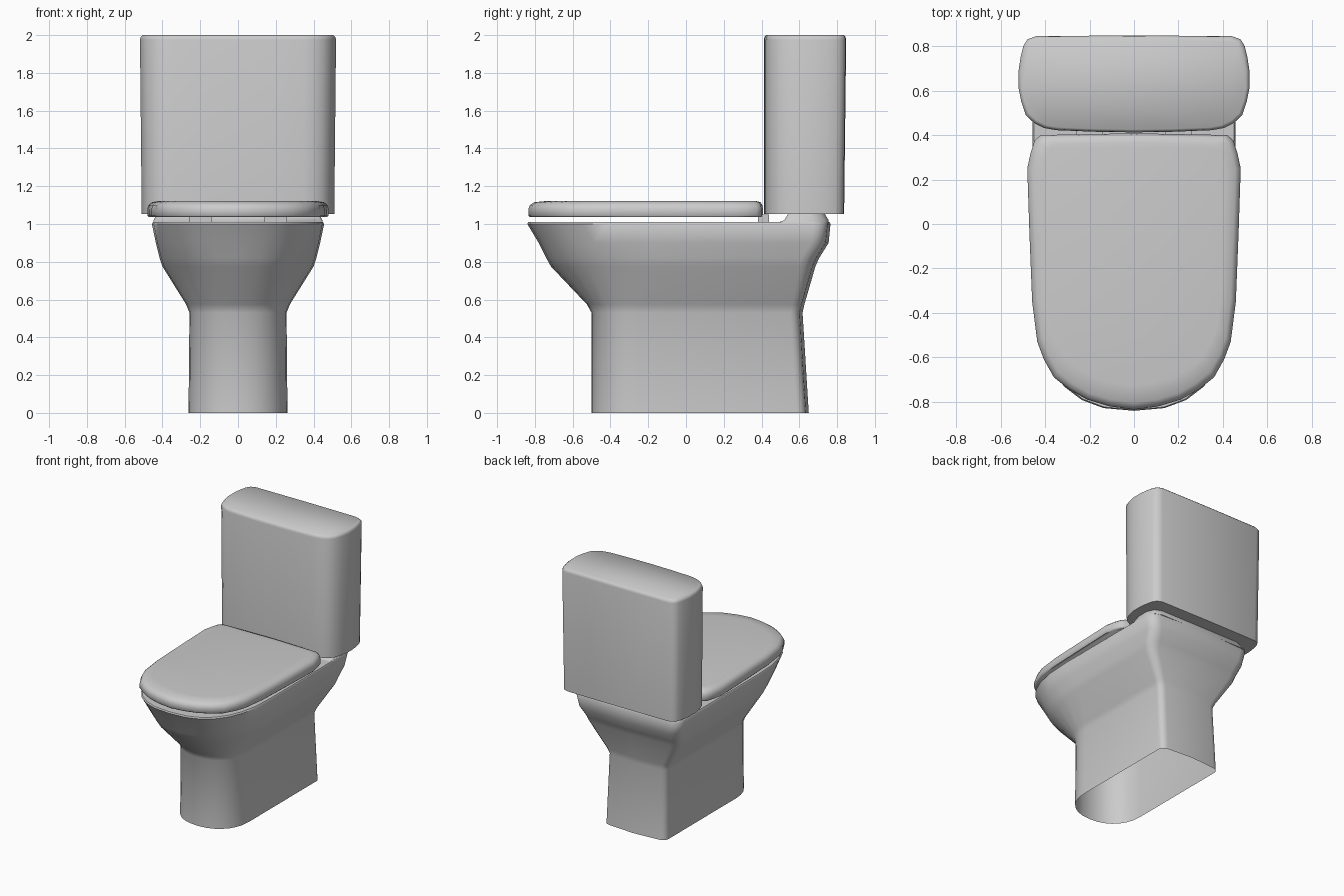
import bpy, bmesh, math


def mirror(half):
    """Close a half outline (front centre to back centre) across x = 0."""
    return half + [(-x, y) for x, y in reversed(half[1:-1])]


def d_outline(hw, yf, yb, length, n=2.5, r=0.07, bow=0.015):
    """D shape: rounded front, straight sides, squarish back."""
    half = []
    for i in range(8):
        a = math.pi / 2 * i / 7
        half.append((hw * math.sin(a) ** (2 / n),
                     yf + length * (1 - max(0, math.cos(a)) ** (2 / n))))
    for i in range(5):
        a = math.pi / 2 * i / 4
        half.append((hw - r + r * math.cos(a), yb - bow - r + r * math.sin(a)))
    half.append((0, yb))
    return mirror(half)


def scaled(pts, sx, sy, cy):
    return [(x * sx, cy + (y - cy) * sy) for x, y in pts]


def loft(name, rings, bottom=True, top=True, angle=50):
    """Skin a stack of (outline, z) rings."""
    bm = bmesh.new()
    loops = [[bm.verts.new((x, y, z)) for x, y in pts] for pts, z in rings]
    n = len(loops[0])
    for a, b in zip(loops, loops[1:]):
        for i in range(n):
            j = (i + 1) % n
            bm.faces.new((a[i], a[j], b[j], b[i]))
    if bottom:
        bm.faces.new(loops[0][::-1])
    if top:
        bm.faces.new(loops[-1])
    me = bpy.data.meshes.new(name)
    bm.to_mesh(me)
    bm.free()
    me.shade_smooth()
    me.set_sharp_from_angle(angle=math.radians(angle))
    ob = bpy.data.objects.new(name, me)
    bpy.context.collection.objects.link(ob)
    return ob


# pedestal and bowl: outer wall, flat rim, then the inside of the bowl
loft("bowl_pedestal", [
    (d_outline(0.262, -0.50, 0.65, 0.26, 2.2, 0.05), 0),
    (d_outline(0.257, -0.50, 0.617, 0.26, 2.2, 0.05), 0.53),
    (d_outline(0.275, -0.525, 0.627, 0.30, 2.2, 0.05), 0.575),
    (d_outline(0.40, -0.715, 0.685, 0.57, 2.3, 0.07), 0.775),
    (d_outline(0.415, -0.74, 0.705, 0.59, 2.4, 0.08), 0.82),
    (d_outline(0.435, -0.78, 0.755, 0.60, 2.5, 0.08), 0.90),
    (d_outline(0.456, -0.84, 0.765, 0.60, 2.5, 0.08), 1.00),
    (d_outline(0.45, -0.835, 0.76, 0.60, 2.5, 0.08), 1.01),
    (d_outline(0.33, -0.70, 0.32, 0.50, 2.3, 0.20), 1.01),
    (d_outline(0.29, -0.60, 0.27, 0.45, 2.3, 0.20), 0.85),
    (d_outline(0.14, -0.35, 0.12, 0.22, 2.1, 0.11), 0.64),
], bottom=False)


# raised ledge carrying the tank
def ledge(hw, yf, yb, r):
    return mirror([(0, yf), (hw - 0.01, yf), (hw, yf + 0.02), (hw, yb - r),
                   (hw - 0.3 * r, yb - 0.3 * r), (hw - r, yb), (0, yb)])


loft("tank_ledge", [(ledge(0.45, 0.48, 0.755, 0.08), 1.005),
                    (ledge(0.447, 0.52, 0.755, 0.08), 1.02),
                    (ledge(0.43, 0.54, 0.735, 0.08), 1.053)])

# lid
lid = mirror([(0, -0.835), (0.11, -0.82), (0.21, -0.79), (0.29, -0.745), (0.36, -0.69),
              (0.405, -0.61), (0.435, -0.53), (0.458, -0.35), (0.47, -0.05),
              (0.48, 0.25), (0.465, 0.32), (0.447, 0.375), (0.42, 0.40), (0, 0.408)])
loft("lid", [(scaled(lid, 0.985, 0.99, 0.0), 1.036),
             (lid, 1.045),
             (lid, 1.08),
             (scaled(lid, 0.985, 0.99, 0.0), 1.10),
             (scaled(lid, 0.95, 0.965, 0.05), 1.115),
             (scaled(lid, 0.86, 0.88, 0.07), 1.123)])

# hinges between lid and tank
for side, x in (("left", -0.2), ("right", 0.2)):
    box = [(x - 0.06, 0.38), (x + 0.06, 0.38), (x + 0.06, 0.44), (x - 0.06, 0.44)]
    loft("hinge_" + side, [(box, 1.005), (box, 1.05)])

# tank
tank = mirror([(0, 0.412), (0.18, 0.415), (0.35, 0.422), (0.405, 0.432), (0.45, 0.455),
               (0.487, 0.49), (0.507, 0.55), (0.519, 0.61), (0.519, 0.69),
               (0.51, 0.75), (0.498, 0.80), (0.48, 0.83), (0.44, 0.845), (0, 0.848)])
loft("tank", [(scaled(tank, 0.982, 0.975, 0.412), 1.053),
              (tank, 1.975),
              (scaled(tank, 0.993, 0.985, 0.63), 1.99),
              (scaled(tank, 0.97, 0.94, 0.63), 2.0)])
